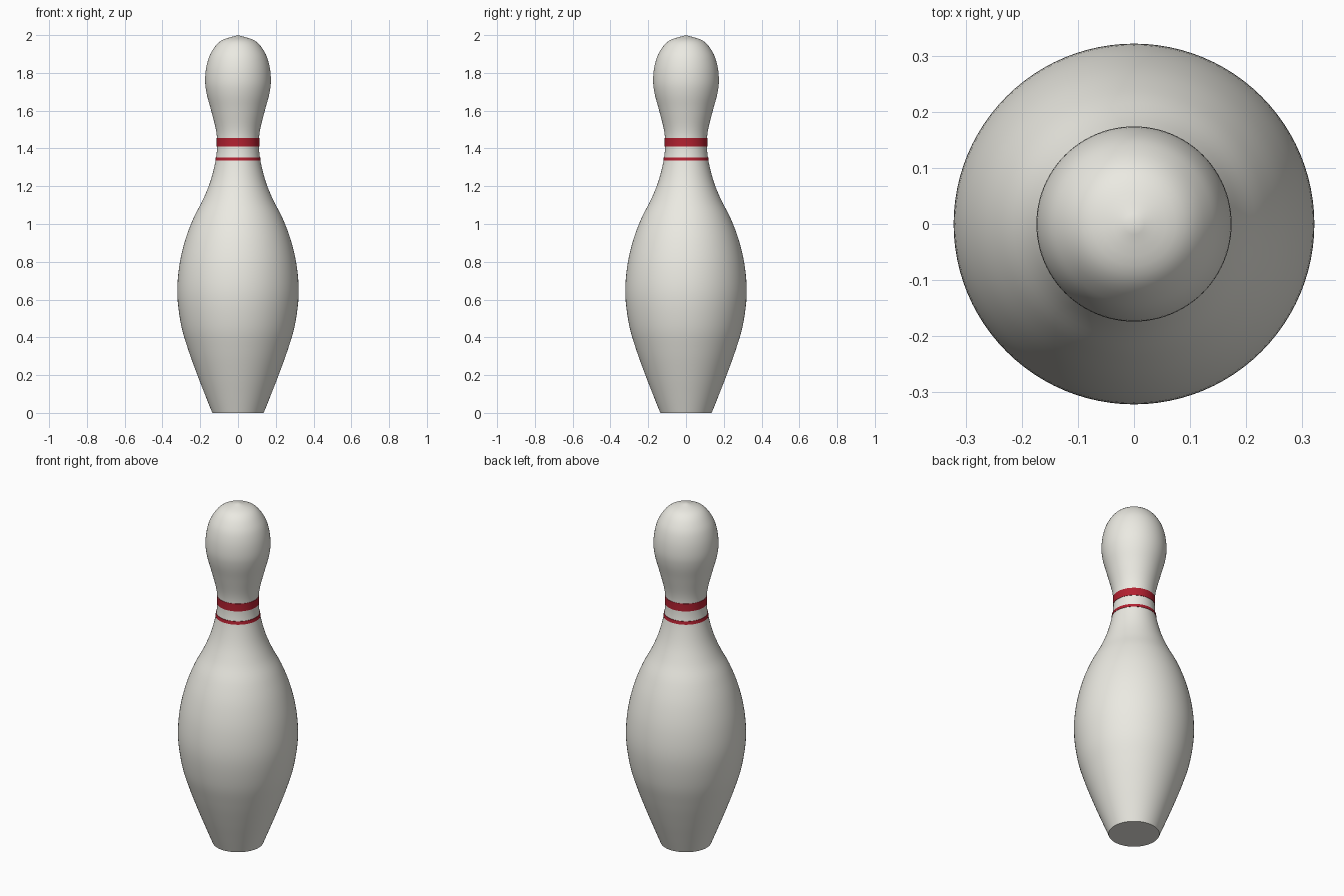
import bpy, bmesh, math

if "Cube" in bpy.data.objects:
    bpy.data.objects.remove(bpy.data.objects["Cube"])

SEGMENTS = 96

# Silhouette as (radius, height)
PROFILE = [(0.136, 0), (0.172, 0.09), (0.215, 0.20), (0.262, 0.33), (0.300, 0.46),
           (0.321, 0.62), (0.312, 0.77), (0.281, 0.91), (0.236, 1.03), (0.185, 1.13),
           (0.145, 1.23), (0.117, 1.345), (0.111, 1.43), (0.117, 1.50), (0.142, 1.60),
           (0.166, 1.69), (0.174, 1.76), (0.166, 1.84), (0.141, 1.91), (0.090, 1.97),
           (0.0, 2.0)]


def smooth_curve(points, steps=5):
    """Catmull-Rom curve through the points."""
    ext = [[2 * a - b for a, b in zip(points[0], points[1])], *points,
           [2 * a - b for a, b in zip(points[-1], points[-2])]]
    out = []
    for p0, p1, p2, p3 in zip(ext, ext[1:], ext[2:], ext[3:]):
        for i in range(steps):
            t = i / steps
            out.append(tuple(0.5 * (2 * b + (c - a) * t + (2 * a - 5 * b + 4 * c - d) * t * t
                                    + (3 * b - a - 3 * c + d) * t ** 3)
                             for a, b, c, d in zip(p0, p1, p2, p3)))
    return out + [points[-1]]


def radius_at(curve, z):
    for (r0, z0), (r1, z1) in zip(curve, curve[1:]):
        if z0 <= z <= z1:
            return r0 + (r1 - r0) * (z - z0) / (z1 - z0)


def lathe(name, profile, color, closed=False):
    bm = bmesh.new()
    verts = [bm.verts.new((r, 0, z)) for r, z in profile]
    pairs = list(zip(verts, verts[1:])) + ([(verts[-1], verts[0])] if closed else [])
    edges = [bm.edges.new(p) for p in pairs]
    bmesh.ops.spin(bm, geom=verts + edges, cent=(0, 0, 0), axis=(0, 0, 1),
                   angle=math.tau, steps=SEGMENTS, use_duplicate=False)
    bmesh.ops.remove_doubles(bm, verts=bm.verts, dist=1e-5)
    bmesh.ops.holes_fill(bm, edges=[e for e in bm.edges if e.is_boundary], sides=0)
    bmesh.ops.recalc_face_normals(bm, faces=bm.faces)
    mesh = bpy.data.meshes.new(name)
    bm.to_mesh(mesh)
    bm.free()
    obj = bpy.data.objects.new(name, mesh)
    bpy.context.collection.objects.link(obj)
    mat = bpy.data.materials.new(name + "_paint")
    mat.diffuse_color = color
    mat.use_nodes = True
    mat.node_tree.nodes["Principled BSDF"].inputs["Base Color"].default_value = mat.diffuse_color
    mesh.materials.append(mat)
    bpy.ops.object.select_all(action='DESELECT')
    obj.select_set(True)
    bpy.context.view_layer.objects.active = obj
    bpy.ops.object.shade_smooth_by_angle(angle=math.radians(40))
    return obj


# Body with flat base
curve = smooth_curve(PROFILE)
lathe("pin_body", curve, (0.83, 0.82, 0.76, 1))

# Painted neck stripes, just proud of the surface
for name, low, high in (("wide_stripe", 1.41, 1.455), ("thin_stripe", 1.335, 1.353)):
    heights = [low + (high - low) * i / 4 for i in range(5)]
    outer = [(radius_at(curve, z) + 0.002, z) for z in heights]
    inner = [(r - 0.006, z) for r, z in reversed(outer)]
    lathe(name, outer + inner, (0.45, 0.015, 0.03, 1), closed=True)
